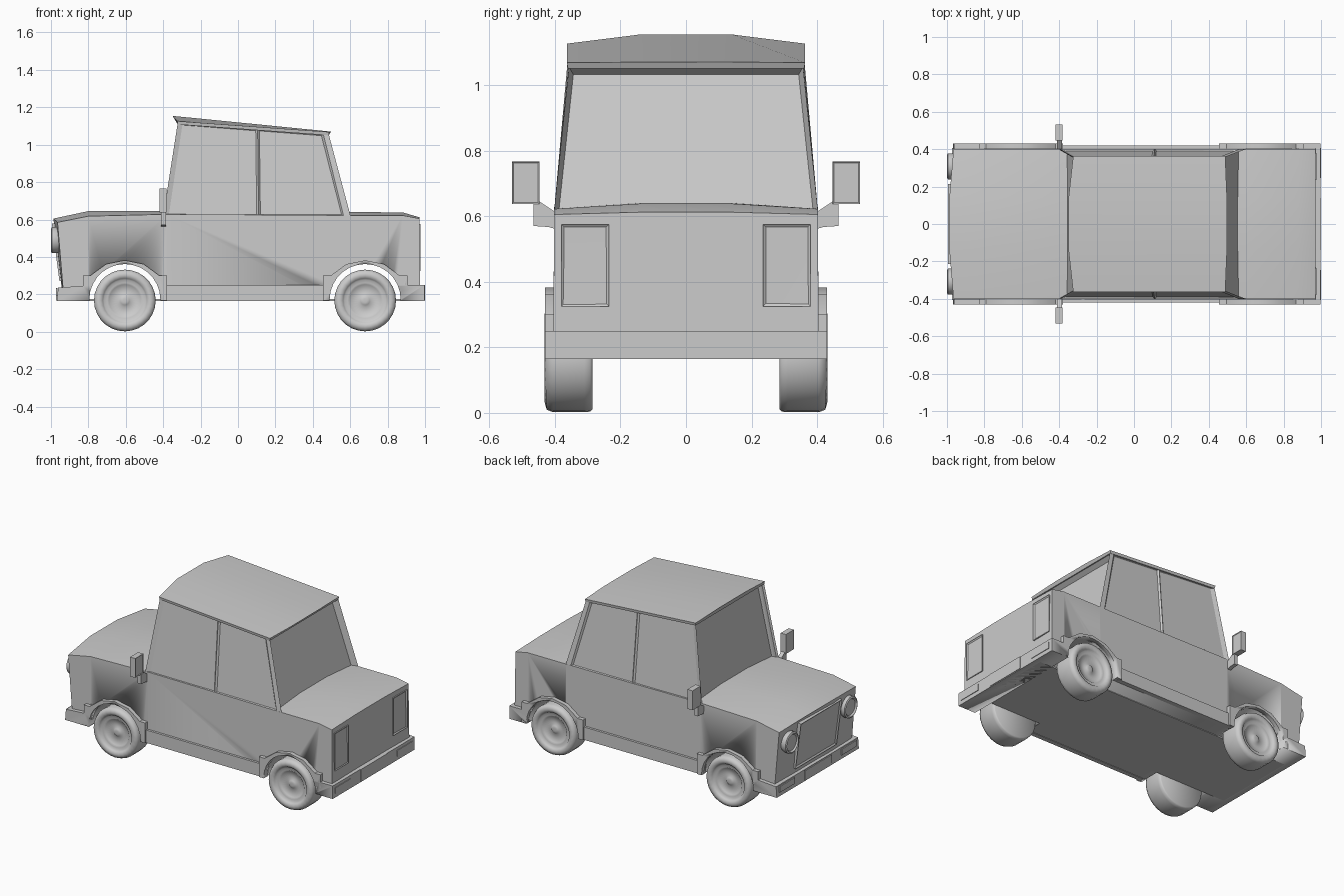
import bpy, bmesh, math
from mathutils import Vector, Matrix

cube = bpy.data.objects.get("Cube")
if cube:
    bpy.data.objects.remove(cube)

# One plain grey for the whole car
grey = bpy.data.materials.new("plain_grey")
grey.use_nodes = True
grey.diffuse_color = (0.6, 0.6, 0.6, 1)
grey.node_tree.nodes["Principled BSDF"].inputs["Base Color"].default_value = (0.6, 0.6, 0.6, 1)


def finish(name, bm, angle=30):
    mesh = bpy.data.meshes.new(name)
    bm.to_mesh(mesh)
    bm.free()
    mesh.materials.append(grey)
    obj = bpy.data.objects.new(name, mesh)
    bpy.context.collection.objects.link(obj)
    bpy.ops.object.select_all(action='DESELECT')
    obj.select_set(True)
    bpy.context.view_layer.objects.active = obj
    bpy.ops.object.shade_smooth_by_angle(angle=math.radians(angle))
    return obj


def loft(rings):
    """Skin equal-length closed rings and cap both ends."""
    bm = bmesh.new()
    rows = [[bm.verts.new(p) for p in ring] for ring in rings]
    n = len(rows[0])
    for a, b in zip(rows, rows[1:]):
        for i in range(n):
            j = (i + 1) % n
            bm.faces.new((a[i], a[j], b[j], b[i]))
    bm.faces.new(rows[0])
    bm.faces.new(rows[-1])
    bmesh.ops.recalc_face_normals(bm, faces=bm.faces)
    return bm


def prism_y(pts, y0, y1):
    return loft([[(x, y, z) for x, z in pts] for y in (y0, y1)])


def prism_x(pts, x0, x1):
    return loft([[(x, y, z) for y, z in pts] for x in (x0, x1)])


def box(x0, x1, y0, y1, z0, z1):
    return prism_x([(y0, z0), (y1, z0), (y1, z1), (y0, z1)], x0, x1)


def inset_facing(bm, direction, thickness, depth):
    bm.normal_update()
    face = max(bm.faces, key=lambda f: f.normal.dot(Vector(direction)))
    bmesh.ops.inset_individual(bm, faces=[face], thickness=thickness, depth=depth)


def lathe_y(profile, cx, cz, side, steps=28):
    """Turn (radius, y) pairs around an axis running along y."""
    ring = [math.tau * i / steps for i in range(steps)]
    return loft([[(cx + r * math.cos(a), side * y, cz + r * math.sin(a)) for a in ring]
                 for r, y in profile])


AXLES = {"front": -0.605, "rear": 0.68}


def cut_wells(obj):
    for cx in AXLES.values():
        cutter = finish("well_cutter", lathe_y([(0.19, -0.6), (0.19, 0.6)], cx, 0.172, 1))
        mod = obj.modifiers.new("well", 'BOOLEAN')
        mod.operation, mod.solver, mod.object = 'DIFFERENCE', 'EXACT', cutter
        bpy.context.view_layer.objects.active = obj
        bpy.ops.object.modifier_apply(modifier=mod.name)
        bpy.data.objects.remove(cutter)


# Lower body with hood and boot, lofted along its length
def section(x_low, x_side, x_mid, shoulder, top):
    half = [(x_mid, 0.14, top), (x_side, 0.402, shoulder),
            (x_low + 0.005, 0.405, 0.168), (x_low, 0.14, 0.168)]
    return half + [(x, -y, z) for x, y, z in reversed(half)]


body = finish("body", loft([
    section(-0.935, -0.965, -0.987, 0.585, 0.605),
    section(-0.80, -0.80, -0.80, 0.618, 0.645),
    section(-0.38, -0.38, -0.38, 0.628, 0.646),
    section(0.60, 0.60, 0.60, 0.622, 0.64),
    section(0.88, 0.88, 0.88, 0.622, 0.638),
    section(0.97, 0.97, 0.97, 0.605, 0.612)]))
cut_wells(body)
finish("floor", box(-0.93, 0.96, -0.28, 0.28, 0.164, 0.174))

# Cabin: pillars as columns (bottom x, top x, top z), windows inset
columns = [(-0.40, -0.322, 1.118), (0.11, 0.105, 1.085), (0.565, 0.455, 1.06), (0.602, 0.485, 1.056)]
bm = bmesh.new()
sides = []
for s in (1, -1):
    sides.append([(bm.verts.new((xb, s * 0.402, 0.618)), bm.verts.new((xt, s * 0.357, zt)))
                  for xb, xt, zt in columns])
panes, ends = [], []
for row in sides:
    for i in range(3):
        (a, b), (c, d) = row[i], row[i + 1]
        face = bm.faces.new((a, c, d, b))
        if i < 2:
            panes.append(face)
for i in (0, 3):
    (a, b), (c, d) = sides[0][i], sides[1][i]
    ends.append(bm.faces.new((a, c, d, b)))
for k in (0, 1):
    for i in range(3):
        bm.faces.new((sides[0][i][k], sides[0][i + 1][k], sides[1][i + 1][k], sides[1][i][k]))
bmesh.ops.recalc_face_normals(bm, faces=bm.faces)
bmesh.ops.inset_individual(bm, faces=panes, thickness=0.014, depth=-0.01)
bmesh.ops.inset_individual(bm, faces=ends, thickness=0.02, depth=-0.04)
finish("cabin", bm, 20)


# Roof: crowned at the front, flat at the back
def roof_end(x_mid, x_side, x_low, z_mid, z_side, z_low):
    half = [(x_mid, 0.14, z_mid), (x_side, 0.363, z_side), (x_low, 0.36, z_low)]
    return half + [(x, -y, z) for x, y, z in reversed(half)]


finish("roof", loft([roof_end(-0.35, -0.325, -0.322, 1.154, 1.126, 1.108),
                     roof_end(0.497, 0.488, 0.485, 1.07, 1.068, 1.05)]))

# Bumpers, cut around the wheels
front_bumper = finish("front_bumper", prism_y(
    [(-0.968, 0.164), (-0.79, 0.164), (-0.79, 0.25), (-0.83, 0.245), (-0.962, 0.236)], -0.43, 0.43))
rear_bumper = finish("rear_bumper", box(0.855, 0.996, -0.43, 0.43, 0.164, 0.25))
cut_wells(front_bumper)
cut_wells(rear_bumper)

# Number plates and small bumper lights
for end, x, out in (("front", -0.966, -1), ("rear", 0.994, 1)):
    tip = x + out * 0.006
    finish(end + "_plate", box(x, tip, -0.14, 0.14, 0.168, 0.234 if out < 0 else 0.25))
    for s, side in ((1, "left"), (-1, "right")):
        finish(f"{end}_{side}_bumper_light", box(x, tip, *sorted((s * 0.245, s * 0.405)), 0.19, 0.23))

# Grille, leaning with the nose
bm = box(-0.01, 0.02, -0.215, 0.215, -0.155, 0.155)
inset_facing(bm, (-1, 0, 0), 0.014, -0.008)
bm.transform(Matrix.Translation((-0.965, 0, 0.425)) @ Matrix.Rotation(-0.13, 4, 'Y'))
finish("grille", bm)

# Wheel: tyre, rim and hub in one turned profile
WHEEL = [(0.155, 0.285), (0.163, 0.292), (0.165, 0.31), (0.165, 0.405), (0.157, 0.425),
         (0.135, 0.431), (0.118, 0.422), (0.11, 0.408), (0.095, 0.414), (0.085, 0.404),
         (0.035, 0.394), (0.024, 0.404), (0.01, 0.406)]
ARCH = [(-0.225, 0.166), (-0.225, 0.30), (-0.185, 0.30), (-0.1, 0.362), (0, 0.382),
        (0.1, 0.362), (0.185, 0.30), (0.225, 0.30), (0.225, 0.166)]
LAMP = [(0.055, 0), (0.07, 0.03), (0.07, 0.055), (0.06, 0.06), (0.052, 0.05)]

for s, side in ((1, "left"), (-1, "right")):
    for end, cx in AXLES.items():
        finish(f"{end}_{side}_wheel", lathe_y(WHEEL, cx, 0.167, s), 95)
        arch = finish(f"{end}_{side}_arch", prism_y(
            [(cx + x, z) for x, z in ARCH], s * 0.39, s * 0.43))
        cut_wells(arch)

    # Sill between the arches
    finish(side + "_sill", box(-0.40, 0.47, *sorted((s * 0.39, s * 0.42)), 0.165, 0.25))

    # Door mirror on its bracket
    finish(side + "_mirror_arm", prism_x(
        [(s * 0.395, 0.56), (s * 0.42, 0.567), (s * 0.465, 0.57), (s * 0.465, 0.645),
         (s * 0.447, 0.645), (s * 0.395, 0.61)], -0.412, -0.386))
    bm = box(-0.42, -0.382, *sorted((s * 0.447, s * 0.531)), 0.637, 0.766)
    inset_facing(bm, (1, 0, 0), 0.006, -0.004)
    finish(side + "_mirror", bm)

    # Round headlight
    bm = lathe_y(LAMP, 0, 0, 1)
    bm.transform(Matrix.Translation((-0.94, s * 0.308, 0.49)) @ Matrix.Rotation(math.pi / 2, 4, 'Z'))
    finish(side + "_headlight", bm)

    # Tall rear light with recessed lens
    bm = box(0.95, 0.977, *sorted((s * 0.235, s * 0.38)), 0.325, 0.575)
    inset_facing(bm, (1, 0, 0), 0.012, -0.006)
    finish(side + "_rear_light", bm)
